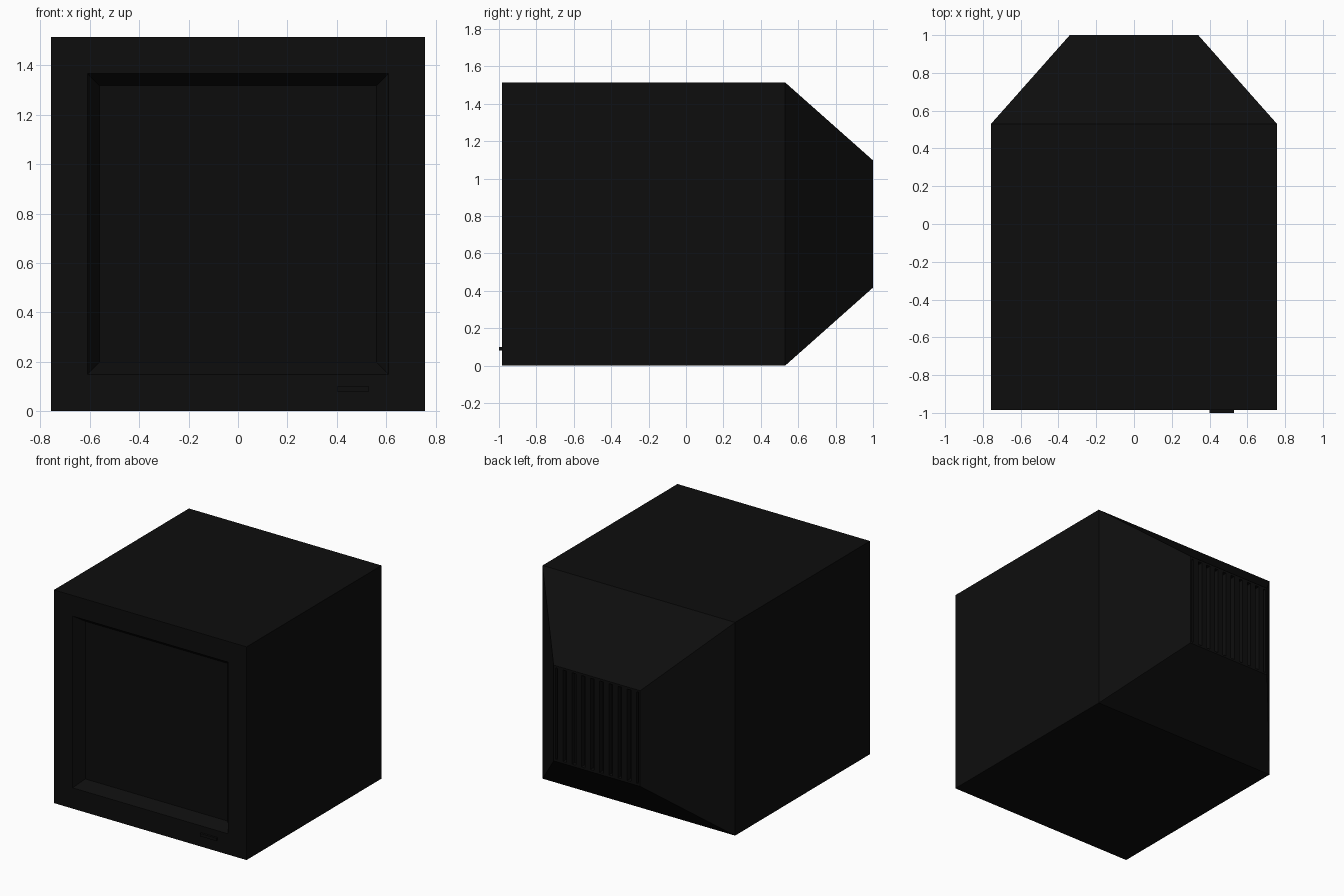
import bpy, bmesh

if "Cube" in bpy.data.objects:
    bpy.data.objects.remove(bpy.data.objects["Cube"])

CZ = 0.7575  # height of the cabinet centre


def material(name, v):
    m = bpy.data.materials.new(name)
    m.diffuse_color = (v, v, v, 1)
    m.use_nodes = True
    m.node_tree.nodes["Principled BSDF"].inputs["Base Color"].default_value = m.diffuse_color
    return m


black = material("black_plastic", 0.004)
glass = material("dark_screen", 0.0038)


def finish(name, bm, mats):
    bmesh.ops.recalc_face_normals(bm, faces=bm.faces)
    me = bpy.data.meshes.new(name)
    bm.to_mesh(me)
    bm.free()
    for m in mats:
        me.materials.append(m)
    ob = bpy.data.objects.new(name, me)
    bpy.context.collection.objects.link(ob)
    return ob


def add_box(bm, x0, x1, y0, y1, z0, z1):
    vs = bmesh.ops.create_cube(bm, size=1)["verts"]
    for v in vs:
        v.co.x = x1 if v.co.x > 0 else x0
        v.co.y = y1 if v.co.y > 0 else y0
        v.co.z = z1 if v.co.z > 0 else z0


# Cabinet: square rings (half width, y) from screen to the recessed back vent
rings = [(0.56, -0.915), (0.61, -0.985), (0.757, -0.985), (0.757, 0.53),
         (0.34, 1.0), (0.325, 1.0), (0.325, 0.965)]
bm = bmesh.new()
loops = []
for h, y in rings:
    loops.append([bm.verts.new((sx * h, y, CZ + sz * h))
                  for sx, sz in ((-1, -1), (1, -1), (1, 1), (-1, 1))])
for a, b in zip(loops, loops[1:]):
    for i in range(4):
        j = (i + 1) % 4
        bm.faces.new((a[i], a[j], b[j], b[i]))
screen = bm.faces.new(loops[0])
screen.material_index = 1
bm.faces.new(loops[-1])
for v in bm.verts:
    if abs(v.co.z) < 0.001:
        v.co.z = 0
finish("monitor_cabinet", bm, [black, glass])

# Vertical vent slats on the back
bm = bmesh.new()
count = 9
pitch = 0.65 / count
for i in range(count):
    x = -0.325 + (i + 0.5) * pitch
    add_box(bm, x - pitch * 0.3, x + pitch * 0.3, 0.96, 1.0, CZ - 0.33, CZ + 0.33)
finish("back_vent_slats", bm, [black])

# Power button
bm = bmesh.new()
add_box(bm, 0.40, 0.53, -1.0, -0.975, 0.08, 0.10)
finish("power_button", bm, [black])
